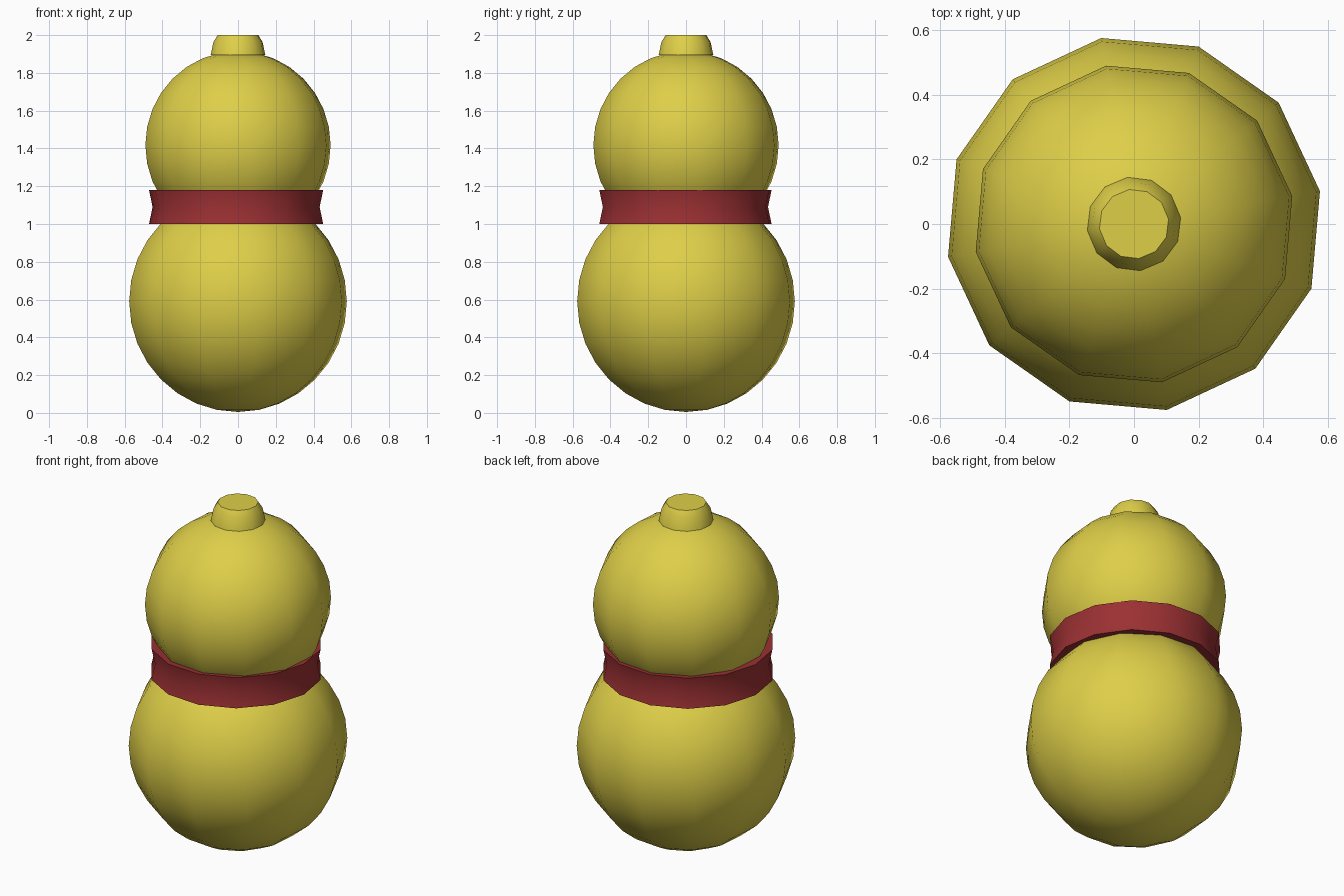
import bpy, bmesh, math

if "Cube" in bpy.data.objects:
    bpy.data.objects.remove(bpy.data.objects["Cube"])


def material(name, rgb):
    m = bpy.data.materials.new(name)
    m.diffuse_color = (*rgb, 1)
    m.use_nodes = True
    m.node_tree.nodes["Principled BSDF"].inputs["Base Color"].default_value = m.diffuse_color
    return m


yellow = material("gourd_yellow", (0.73, 0.62, 0.065))
red = material("sash_red", (0.33, 0.03, 0.033))


def lathe(name, profile, sides, turn, mat, closed=False, angle=50, center=(0, 0)):
    """Revolve a (radius, height) profile; zero radius makes a pole."""
    bm = bmesh.new()
    rings = []
    for r, z in profile:
        count = 1 if r < 1e-4 else sides
        ring = []
        for i in range(count):
            a = math.radians(turn + 360 * i / sides)
            ring.append(bm.verts.new((center[0] + r * math.cos(a),
                                      center[1] + r * math.sin(a), z)))
        rings.append(ring)
    pairs = list(zip(rings, rings[1:]))
    if closed:
        pairs.append((rings[-1], rings[0]))
    for low, high in pairs:
        for i in range(sides):
            j = (i + 1) % sides
            corners = [low[i % len(low)], low[j % len(low)],
                       high[j % len(high)], high[i % len(high)]]
            bm.faces.new(list(dict.fromkeys(corners)))
    bmesh.ops.recalc_face_normals(bm, faces=bm.faces[:])
    mesh = bpy.data.meshes.new(name)
    bm.to_mesh(mesh)
    bm.free()
    mesh.materials.append(mat)
    ob = bpy.data.objects.new(name, mesh)
    bpy.context.collection.objects.link(ob)
    bpy.ops.object.select_all(action='DESELECT')
    ob.select_set(True)
    bpy.context.view_layer.objects.active = ob
    bpy.ops.object.shade_smooth_by_angle(angle=math.radians(angle))
    return ob


def ball(radius, z, steps=16):
    return [(radius * math.sin(math.pi * i / steps),
             z - radius * math.cos(math.pi * i / steps)) for i in range(steps + 1)]


# Two bulbs of the gourd
lathe("lower_bulb", ball(0.585, 0.59), 12, 10, yellow)
lathe("upper_bulb", ball(0.498, 1.417), 12, 10, yellow)

# Short stem with a rounded rim and flat top
lathe("stem", [(0, 1.895), (0.146, 1.895), (0.131, 1.965), (0.108, 2.0), (0, 2.0)],
      12, 8, yellow, angle=40)

# Waisted sash around the neck, with closed lips at both edges
lathe("sash", [(0.462, 1.0), (0.443, 1.09), (0.462, 1.18),
               (0.40, 1.175), (0.34, 1.09), (0.39, 1.005)],
      14, -3.6, red, closed=True, angle=40, center=(-0.01, -0.003))
